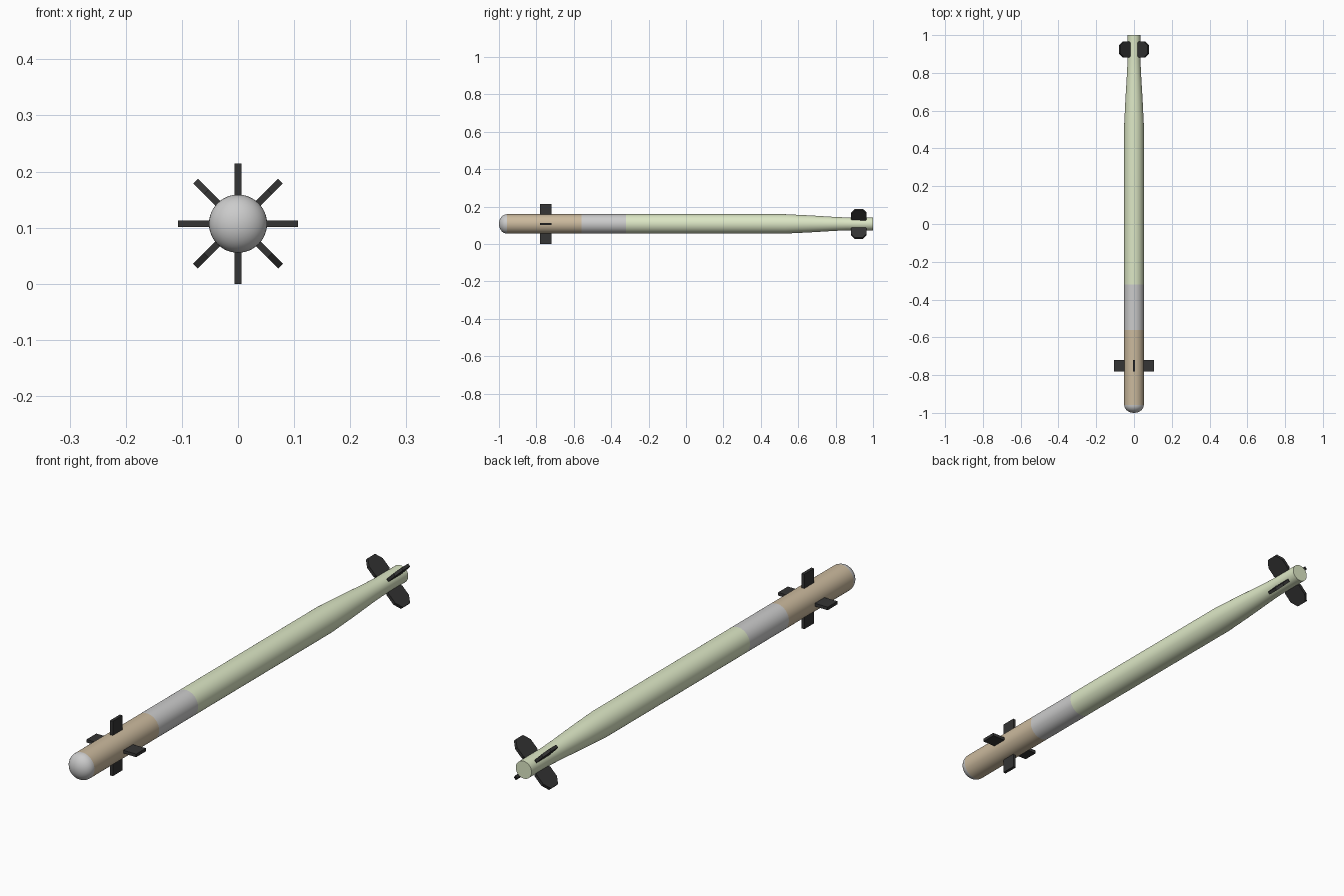
import bpy, bmesh
from math import cos, sin, pi
from mathutils import Matrix

if "Cube" in bpy.data.objects:
    bpy.data.objects.remove(bpy.data.objects["Cube"])

R, AXIS_Z, SIDES = 0.0518, 0.107, 48


def material(name, rgb):
    m = bpy.data.materials.new(name)
    m.diffuse_color = (*rgb, 1)
    m.use_nodes = True
    m.node_tree.nodes["Principled BSDF"].inputs["Base Color"].default_value = m.diffuse_color
    return m


tan = material("tan", (0.60, 0.49, 0.34))
green = material("pale_green", (0.72, 0.80, 0.56))
dark = material("dark_grey", (0.035, 0.035, 0.035))


def finish(name, bm, mat, smooth):
    bmesh.ops.recalc_face_normals(bm, faces=bm.faces)
    me = bpy.data.meshes.new(name)
    bm.to_mesh(me)
    bm.free()
    ob = bpy.data.objects.new(name, me)
    bpy.context.collection.objects.link(ob)
    if mat:
        me.materials.append(mat)
    if smooth:
        bpy.context.view_layer.objects.active = ob
        ob.select_set(True)
        bpy.ops.object.shade_smooth_by_angle(angle=0.6)
        ob.select_set(False)
    return ob


def lathe(name, profile, mat=None, cap_end=False):
    """Revolve (y, radius) points about the long axis."""
    bm = bmesh.new()
    rings = []
    for y, r in profile:
        n = 1 if r < 1e-5 else SIDES
        rings.append([bm.verts.new((r * cos(2 * pi * i / SIDES), y,
                                    AXIS_Z + r * sin(2 * pi * i / SIDES))) for i in range(n)])
    for a, b in zip(rings, rings[1:]):
        for i in range(SIDES):
            j = (i + 1) % SIDES
            bm.faces.new((a[0], b[i], b[j]) if len(a) == 1 else (a[i], a[j], b[j], b[i]))
    if cap_end:
        bm.faces.new(rings[-1])
    finish(name, bm, mat, True)


def fin(name, outline, angle, thick=0.012):
    """Flat plate from (y, radial) outline, turned about the long axis."""
    bm = bmesh.new()
    sides = [[bm.verts.new((x, y, r)) for y, r in outline] for x in (-thick / 2, thick / 2)]
    for s in sides:
        bm.faces.new(s)
    n = len(outline)
    for i in range(n):
        j = (i + 1) % n
        bm.faces.new((sides[0][i], sides[0][j], sides[1][j], sides[1][i]))
    bm.transform(Matrix.Translation((0, 0, AXIS_Z)) @ Matrix.Rotation(angle, 4, 'Y'))
    finish(name, bm, dark, False)


# Body sections, nose to tail
dome = [(-0.958 - 0.042 * cos(t * pi / 20), R * sin(t * pi / 20)) for t in range(11)]
lathe("nose_dome", dome)
lathe("guidance_section", [(-0.958, R), (-0.56, R)], tan)
lathe("middle_section", [(-0.56, R), (-0.32, R)])
lathe("motor_tube", [(-0.32, R), (0.53, R), (0.66, 0.0455), (0.80, 0.037),
                     (0.86, 0.0345), (1.0, 0.034)], green, cap_end=True)

# Four square front fins and four tapered rear fins set at 45 degrees
front = [(-0.78, 0.04), (-0.72, 0.04), (-0.72, 0.107), (-0.78, 0.107)]
rear = [(0.892, 0.026), (0.882, 0.04), (0.882, 0.08), (0.902, 0.107),
        (0.946, 0.107), (0.966, 0.08), (0.966, 0.04), (0.956, 0.026)]
for k in range(4):
    fin(f"front_fin_{k + 1}", front, k * pi / 2)
    fin(f"rear_fin_{k + 1}", rear, k * pi / 2 + pi / 4)
